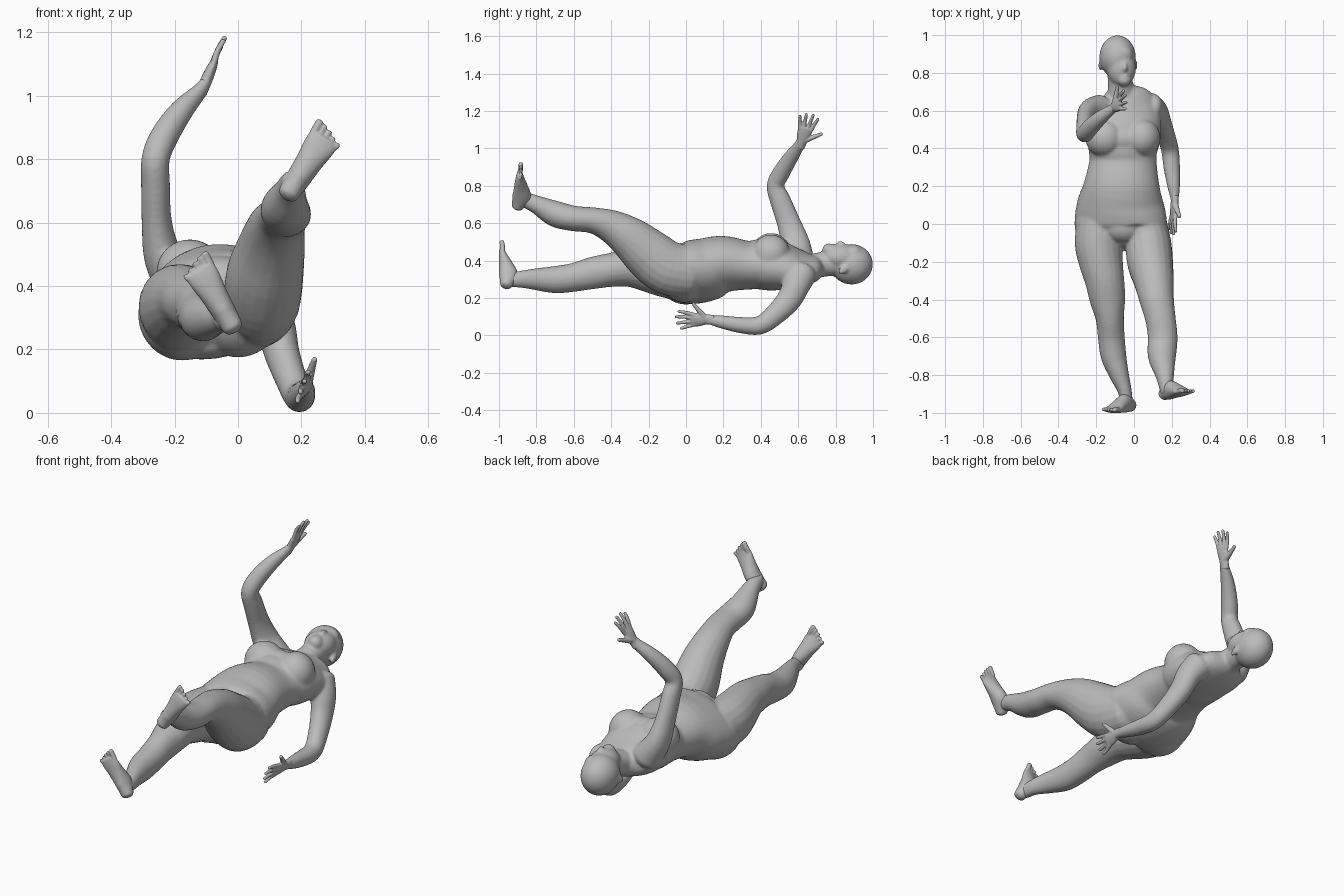
import bpy, bmesh, math
from mathutils import Vector, Matrix

skin = bpy.data.materials.new("grey_clay")
skin.diffuse_color = (0.5, 0.5, 0.5, 1)


def spline(pts, steps=4):
    """Catmull-Rom through rows of numbers."""
    out, n = [], len(pts)
    for i in range(n - 1):
        p = [pts[max(i - 1, 0)], pts[i], pts[i + 1], pts[min(i + 2, n - 1)]]
        for k in range(steps):
            t = k / steps
            out.append([0.5 * (2 * b + (c - a) * t + (2 * a - 5 * b + 4 * c - d) * t * t
                               + (3 * b - a - 3 * c + d) * t ** 3) for a, b, c, d in zip(*p)])
    return out + [list(pts[-1])]


def loft(bm, pts, side, segs=20, dome=0.6):
    """Rounded tube; rows are x, y, z, half width, half depth, roll in degrees."""
    rows = spline([tuple(p) + (0,) * (6 - len(p)) for p in pts])
    pos = [Vector(r[:3]) for r in rows]
    n, rings = len(rows), []

    def ring(c, tan, r, s):
        sd = Vector(side)
        sd = (sd - tan * sd.dot(tan)).normalized()
        up = sd.cross(tan)
        ro = math.radians(r[5])
        a, b = sd * math.cos(ro) + up * math.sin(ro), up * math.cos(ro) - sd * math.sin(ro)
        rings.append([bm.verts.new(c + a * (r[3] * s * math.cos(w)) + b * (r[4] * s * math.sin(w)))
                      for w in (2 * math.pi * k / segs for k in range(segs))])

    tans = [(pos[min(i + 1, n - 1)] - pos[max(i - 1, 0)]).normalized() for i in range(n)]
    angles = [math.radians(d) for d in (80, 55, 28)]
    for w in angles:
        ring(pos[0] - tans[0] * min(rows[0][3:5]) * dome * math.sin(w), tans[0], rows[0], math.cos(w))
    for i in range(n):
        ring(pos[i], tans[i], rows[i], 1)
    for w in reversed(angles):
        ring(pos[-1] + tans[-1] * min(rows[-1][3:5]) * dome * math.sin(w), tans[-1], rows[-1], math.cos(w))
    for a, b in zip(rings, rings[1:]):
        for k in range(segs):
            bm.faces.new((a[k], a[(k + 1) % segs], b[(k + 1) % segs], b[k]))
    bm.faces.new(rings[0])
    bm.faces.new(rings[-1][::-1])


def ball(bm, c, r, tilt=(0, 0, 0)):
    rot = Matrix.Identity(4)
    for deg, ax in zip(tilt, "XYZ"):
        rot = Matrix.Rotation(math.radians(deg), 4, ax) @ rot
    m = Matrix.Translation(c) @ rot @ Matrix.Diagonal((*r, 1))
    bmesh.ops.create_uvsphere(bm, u_segments=32, v_segments=20, radius=1, matrix=m)


def finish(bm, name, voxel, smooth):
    bmesh.ops.recalc_face_normals(bm, faces=bm.faces)
    me = bpy.data.meshes.new(name)
    bm.to_mesh(me)
    bm.free()
    me.materials.append(skin)
    ob = bpy.data.objects.new(name, me)
    bpy.context.collection.objects.link(ob)
    rm = ob.modifiers.new("fuse", 'REMESH')
    rm.mode, rm.voxel_size, rm.use_smooth_shade = 'VOXEL', voxel, True
    sm = ob.modifiers.new("soften", 'SMOOTH')
    sm.factor, sm.iterations = 0.5, smooth
    for p in me.polygons:
        p.use_smooth = True


def frame(u, s):
    u = Vector(u).normalized()
    s = Vector(s)
    s = (s - u * s.dot(u)).normalized()
    return u, s


body = bmesh.new()
X = (1, 0, 0)
# torso, neck to pelvis
loft(body, [(-.07, .705, .37, .09, .06, 5), (-.06, .66, .36, .165, .08, 10),
            (-.055, .58, .36, .198, .108, 10), (-.05, .48, .375, .194, .135, 8),
            (-.058, .40, .38, .184, .135, 5), (-.058, .33, .375, .178, .13, 0),
            (-.065, .20, .38, .203, .153, -5), (-.07, .10, .35, .234, .168, -10),
            (-.07, .0, .335, .248, .16, -14), (-.065, -.06, .34, .22, .13, -14),
            (-.06, -.1, .34, .17, .09, -14)], X, segs=40, dome=.3)
# bust joined into one shelf
ball(body, (-.152, .455, .445), (.105, .103, .102))
ball(body, (.04, .455, .432), (.1, .103, .107))
ball(body, (-.055, .45, .425), (.17, .088, .1), (0, 4, 0))
# buttocks and lower belly
ball(body, (-.175, .0, .31), (.14, .15, .145))
ball(body, (.0, -.01, .32), (.14, .14, .145))
ball(body, (-.055, -.01, .42), (.11, .09, .075))
# neck, cranium, face
loft(body, [(-.07, .64, .355, .09, .07), (-.07, .72, .378, .068, .067),
            (-.078, .82, .385, .066, .066)], X)
ball(body, (-.087, .885, .38), (.096, .114, .108))
ball(body, (-.066, .825, .42), (.076, .1, .07), (0, 8, 0))
ball(body, (-.056, .835, .448), (.05, .09, .036), (0, 8, 0))
ball(body, (-.052, .764, .456), (.038, .036, .036))
ball(body, (-.051, .785, .476), (.022, .012, .015))
ball(body, (-.047, .828, .485), (.012, .026, .02), (-15, 0, 0))
ball(body, (-.062, .898, .45), (.056, .045, .034), (0, 8, 0))
# ears
ball(body, (.008, .84, .35), (.01, .032, .02), (30, 0, 0))
ball(body, (-.178, .84, .36), (.01, .032, .02), (30, 0, 0))
# raised right arm
loft(body, [(-.18, .60, .40, .08, .085), (-.235, .585, .49, .062, .078), (-.256, .55, .60, .048, .064),
            (-.26, .505, .72, .046, .056), (-.26, .478, .80, .045, .047), (-.233, .51, .87, .045, .047),
            (-.18, .56, .95, .038, .04), (-.12, .605, 1.015, .024, .03), (-.104, .617, 1.04, .019, .028)],
     X)
# lowered left arm
loft(body, [(.075, .62, .33, .08, .08), (.117, .59, .27, .065, .074), (.138, .55, .19, .056, .067),
            (.166, .475, .11, .05, .057), (.19, .395, .054, .047, .05), (.2, .30, .054, .044, .044),
            (.21, .20, .07, .034, .036), (.215, .13, .083, .021, .027), (.213, .1, .085, .017, .027)],
     X)
# right leg
loft(body, [(-.18, .02, .32, .12, .14), (-.187, -.1, .335, .127, .135), (-.175, -.2, .35, .117, .12),
            (-.155, -.3, .36, .104, .102), (-.14, -.4, .35, .095, .091), (-.128, -.5, .333, .075, .086),
            (-.12, -.6, .31, .071, .077), (-.108, -.7, .298, .068, .073), (-.078, -.8, .3, .052, .059),
            (-.05, -.88, .3, .038, .046), (-.04, -.945, .295, .034, .038)], X)
# lifted left leg
loft(body, [(.05, .02, .34, .12, .14), (.075, -.1, .362, .122, .145), (.085, -.2, .435, .122, .137),
            (.105, -.3, .52, .107, .115), (.12, -.4, .582, .092, .09), (.14, -.5, .615, .081, .07),
            (.152, -.6, .625, .079, .068), (.148, -.7, .65, .075, .07), (.163, -.8, .70, .05, .049),
            (.168, -.85, .72, .039, .043), (.172, -.89, .73, .033, .036)], X)
finish(body, "body", .0075, 8)


def hand(name, wrist, u, s):
    """Palm, four spread fingers and a thumb; s points to the thumb."""
    u, s = frame(u, s)
    n = u.cross(s)
    w, bm = Vector(wrist), bmesh.new()
    at = lambda a, b: w + u * a + s * b
    loft(bm, [(*at(-.02, 0), .027, .019), (*at(.02, .001), .029, .019), (*at(.06, 0), .038, .017),
              (*at(.095, 0), .037, .012)], s)
    for b, deg, ln in ((.028, 13, .075), (.010, 4, .088), (-.010, -6, .083), (-.028, -17, .066)):
        d = u * math.cos(math.radians(deg)) + s * math.sin(math.radians(deg))
        p = at(.08, b)
        loft(bm, [(*p, .011, .011), (*(p + d * ln * .6 + n * .004), .01, .01),
                  (*(p + d * (ln + .012)), .008, .008)], n, 12)
    d = u * .62 + s * .78
    p = at(.025, .015)
    loft(bm, [(*p, .018, .016), (*(p + d * .045), .0135, .0135), (*(p + d * .098), .009, .009)], n, 12)
    finish(bm, name, .004, 2)


hand("right_hand", (-.11, .614, 1.025), (.39, .29, .9), (0, 1, 0))
hand("left_hand", (.215, .125, .084), (-.06, -1, 0), (.35, 0, .94))


def foot(name, heel, u, s):
    """Heel, instep and five toes; s points to the big toe."""
    u, s = frame(u, s)
    n = u.cross(s)
    if n.y < 0:
        n = -n
    h, bm = Vector(heel), bmesh.new()
    at = lambda a, b, c: h + u * a + s * b + n * c
    loft(bm, [(*at(-.01, 0, 0), .033, .033), (*at(.05, 0, .014), .039, .05), (*at(.11, 0, .002), .043, .038),
              (*at(.165, 0, -.012), .05, .023), (*at(.196, -.001, -.017), .048, .014)], s)
    for k in range(5):
        b = .038 - .0205 * k
        r = .0135 if k == 0 else .0095
        tip = .233 - .0025 * k * k
        loft(bm, [(*at(.17, b * .92, -.014), r, r), (*at(.205, b, -.013), r, r),
                  (*at(tip, b * 1.06, -.016), r * .95, r * .9)], s, 12)
    finish(bm, name, .004, 2)


foot("right_foot", (-.022, -.962, .28), (-.5, -.03, .86), (.86, 0, .5))
foot("left_foot", (.165, -.9, .7), (.53, .14, .82), (-.8, 0, .55))
